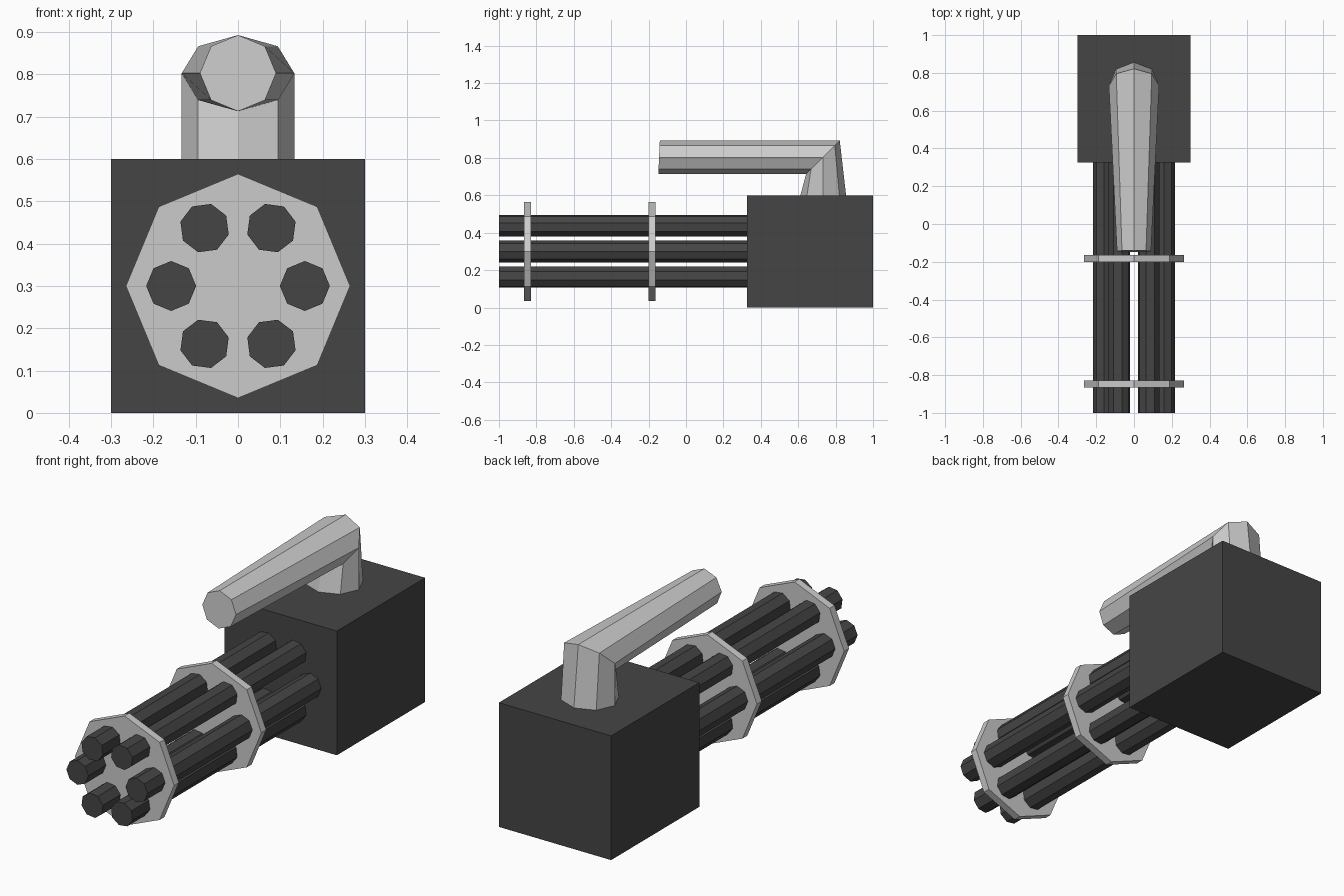
import bpy, bmesh
from math import sin, cos, pi
from mathutils import Matrix, Vector

if "Cube" in bpy.data.objects:
    bpy.data.objects.remove(bpy.data.objects["Cube"])

dark = bpy.data.materials.new("dark_metal")
dark.diffuse_color = (0.06, 0.06, 0.06, 1)
dark.use_nodes = True
dark.node_tree.nodes["Principled BSDF"].inputs["Base Color"].default_value = dark.diffuse_color


def finish(name, bm, mat=None):
    bmesh.ops.recalc_face_normals(bm, faces=bm.faces)
    me = bpy.data.meshes.new(name)
    bm.to_mesh(me)
    bm.free()
    if mat:
        me.materials.append(mat)
    ob = bpy.data.objects.new(name, me)
    bpy.context.collection.objects.link(ob)
    return ob


def loft(name, rings, mat=None):
    """Skin a tube through rings of equal point count, capped at both ends."""
    bm = bmesh.new()
    loops = [[bm.verts.new(p) for p in ring] for ring in rings]
    n = len(loops[0])
    for a, b in zip(loops, loops[1:]):
        for i in range(n):
            j = (i + 1) % n
            bm.faces.new((a[i], a[j], b[j], b[i]))
    bm.faces.new(loops[0])
    bm.faces.new(loops[-1])
    return finish(name, bm, mat)


def octagon(centre, u, v, turn=0):
    """Eight points around centre, spanned by half-axes u and v."""
    return [Vector(centre) + Vector(u) * cos(turn + i * pi / 4)
            + Vector(v) * sin(turn + i * pi / 4) for i in range(8)]


def rod(name, x, z, r, y0, y1, turn=0, mat=None):
    rings = [octagon((x, y, z), (r, 0, 0), (0, 0, r), turn) for y in (y0, y1)]
    return loft(name, rings, mat)


# Motor housing
bm = bmesh.new()
bmesh.ops.create_cube(bm, size=1, matrix=Matrix.Translation((0, 0.663, 0.3))
                      @ Matrix.Diagonal((0.6, 0.674, 0.6, 1)))
finish("housing", bm, dark)

# Ring of six barrels
for k in range(6):
    a = k * pi / 3
    rod(f"barrel_{k + 1}", 0.158 * cos(a), 0.3 + 0.158 * sin(a), 0.059,
        -1, 0.335, a, dark)

# Barrel clamp plates
for name, y in (("front_clamp", -0.866), ("rear_clamp", -0.2)):
    rod(name, 0, 0.3, 0.265, y, y + 0.037)

# Carry handle: post, mitred elbow, tapering grip
loft("handle", [
    octagon((0, 0.733, 0.59), (0.133, 0, 0), (0, 0.124, 0)),
    octagon((0, 0.732, 0.803), (0.133, 0, 0), (0, 0.09, 0.09)),
    octagon((0, -0.144, 0.803), (0.09, 0, 0), (0, 0.004, 0.09)),
])
